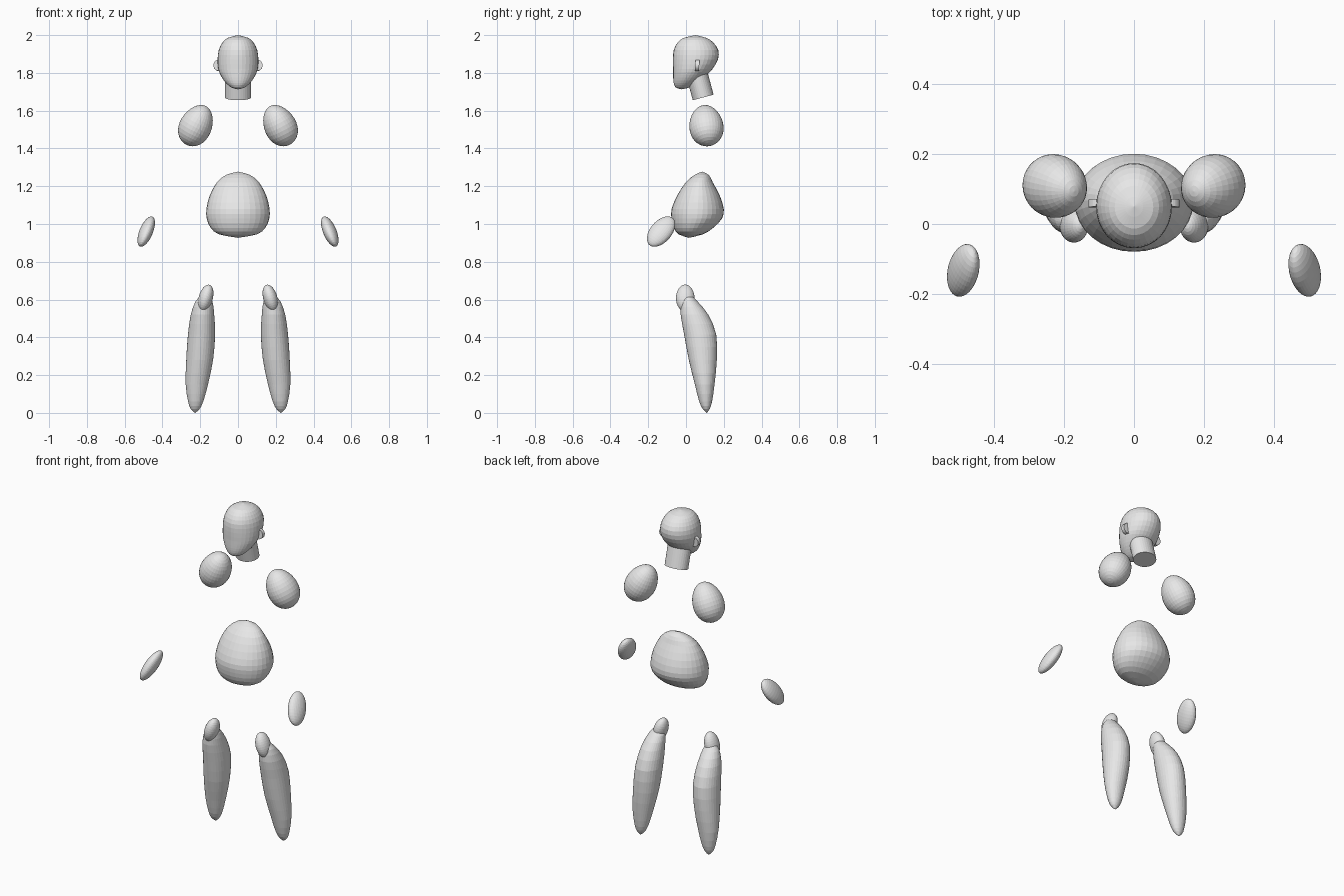
import bpy, bmesh, math
from mathutils import Vector, Matrix

cube = bpy.data.objects.get("Cube")
if cube:
    bpy.data.objects.remove(cube, do_unlink=True)

grey = bpy.data.materials.new("light_grey")
grey.use_nodes = True
grey.diffuse_color = (0.8, 0.8, 0.8, 1)
grey.node_tree.nodes["Principled BSDF"].inputs["Base Color"].default_value = (0.8, 0.8, 0.8, 1)

SEGMENTS = 32


def finish(name, bm):
    """Turn a bmesh into a flat-shaded grey object."""
    bmesh.ops.recalc_face_normals(bm, faces=bm.faces)
    mesh = bpy.data.meshes.new(name)
    bm.to_mesh(mesh)
    bm.free()
    mesh.materials.append(grey)
    obj = bpy.data.objects.new(name, mesh)
    bpy.context.collection.objects.link(obj)
    return obj


def egg(name, center, axis, side, radii, taper=0.0):
    """Ellipsoid with its long axis along axis, narrowing towards its tip."""
    w = Vector(axis).normalized()
    u = Vector(side)
    u = (u - w * u.dot(w)).normalized()
    v = w.cross(u)
    bm = bmesh.new()
    bmesh.ops.create_uvsphere(bm, u_segments=SEGMENTS, v_segments=16, radius=1)
    for vert in bm.verts:
        p = vert.co.copy()
        k = 1 - taper * p.z
        vert.co = (Vector(center) + u * p.x * k * radii[0]
                   + v * p.y * k * radii[1] + w * p.z * radii[2])
    return finish(name, bm)


def smooth_rows(rows, steps=2):
    """Insert Catmull-Rom rows between the given stations."""
    pts = [Vector(r) for r in rows]
    out = []
    for i in range(len(pts) - 1):
        a, b, c, d = pts[max(i - 1, 0)], pts[i], pts[i + 1], pts[min(i + 2, len(pts) - 1)]
        for j in range(steps):
            t = j / steps
            out.append(b + (c - a) * (t / 2)
                       + (a * 2 - b * 5 + c * 4 - d) * (t * t / 2)
                       + (b * 3 - a - c * 3 + d) * (t ** 3 / 2))
    return out + [pts[-1]]


def loft(name, rows, sx=1):
    """Closed body from stations of (z, centre x, centre y, radius x, radius y)."""
    bm = bmesh.new()
    rows = smooth_rows(rows)
    rings = []
    for z, cx, cy, rx, ry in rows[1:-1]:
        ring = []
        for i in range(SEGMENTS):
            a = 2 * math.pi * i / SEGMENTS
            ring.append(bm.verts.new((sx * (cx + rx * math.cos(a)), cy + ry * math.sin(a), z)))
        rings.append(ring)
    for lower, upper in zip(rings, rings[1:]):
        for i in range(SEGMENTS):
            j = (i + 1) % SEGMENTS
            bm.faces.new((lower[i], lower[j], upper[j], upper[i]))
    for row, ring in ((rows[0], rings[0]), (rows[-1], rings[-1])):
        tip = bm.verts.new((sx * row[1], row[2], row[0]))
        for i in range(SEGMENTS):
            bm.faces.new((tip, ring[i], ring[(i + 1) % SEGMENTS]))
    return finish(name, bm)


def cylinder(name, center, rotation, radii, depth):
    bm = bmesh.new()
    bmesh.ops.create_cone(bm, cap_ends=True, segments=SEGMENTS, radius1=1, radius2=1, depth=depth)
    bm.transform(Matrix.Translation(center) @ rotation @ Matrix.Diagonal((*radii, 1, 1)))
    return finish(name, bm)


# Head: round skull flowing into a forward chin
loft("head", [
    (1.713, 0, -.025, 0, 0),
    (1.72, 0, -.02, .03, .03),
    (1.735, 0, -.011, .052, .051),
    (1.76, 0, .004, .075, .071),
    (1.79, 0, .021, .093, .089),
    (1.82, 0, .036, .104, .104),
    (1.87, 0, .05, .108, .119),
    (1.92, 0, .053, .102, .118),
    (1.96, 0, .05, .083, .095),
    (1.985, 0, .048, .055, .061),
    (2.0, 0, .05, 0, 0)])

# Neck leaning forward into the head
lean = Matrix.Rotation(math.radians(15), 4, 'X')
cylinder("neck", Vector((0, .091, 1.67)) + lean @ Vector((0, 0, .07)), lean, (.069, .057), .14)

# Pelvis
loft("pelvis", [
    (.927, 0, .015, 0, 0),
    (.945, 0, .025, .1, .063),
    (.98, 0, .04, .145, .105),
    (1.03, 0, .057, .166, .134),
    (1.08, 0, .062, .167, .138),
    (1.15, 0, .066, .15, .113),
    (1.22, 0, .07, .112, .072),
    (1.26, 0, .083, .063, .038),
    (1.277, 0, .085, 0, 0)])

# Paired parts
shin_rows = [
    (0, .227, .11, 0, 0),
    (.02, .227, .107, .023, .018),
    (.06, .224, .104, .04, .034),
    (.15, .218, .099, .059, .052),
    (.28, .203, .089, .071, .074),
    (.415, .193, .075, .072, .085),
    (.52, .188, .045, .062, .073),
    (.59, .18, .018, .045, .043),
    (.62, .176, .01, .022, .021),
    (.635, .175, .005, 0, 0)]

for s, label in ((1, "left"), (-1, "right")):
    ear_turn = Matrix.Rotation(math.radians(87), 4, 'X')
    cylinder(label + "_ear", (s * .1, .059, 1.84), ear_turn, (.03, .03), .022)
    egg(label + "_shoulder", (s * .222, .107, 1.522), (-.45 * s, -.12, .88), (s, 0, 0),
        (.085, .09, .115), .1)
    egg(label + "_hand", (s * .486, -.132, .96), (-.286 * s, .6, .748), (.33 * s, .8, -.5),
        (.059, .035, .0975))
    egg(label + "_knee", (s * .171, -.004, .608), (-.276 * s, 0, .961), (s, 0, 0),
        (.0373, .049, .073))
    loft(label + "_shin", shin_rows, s)
